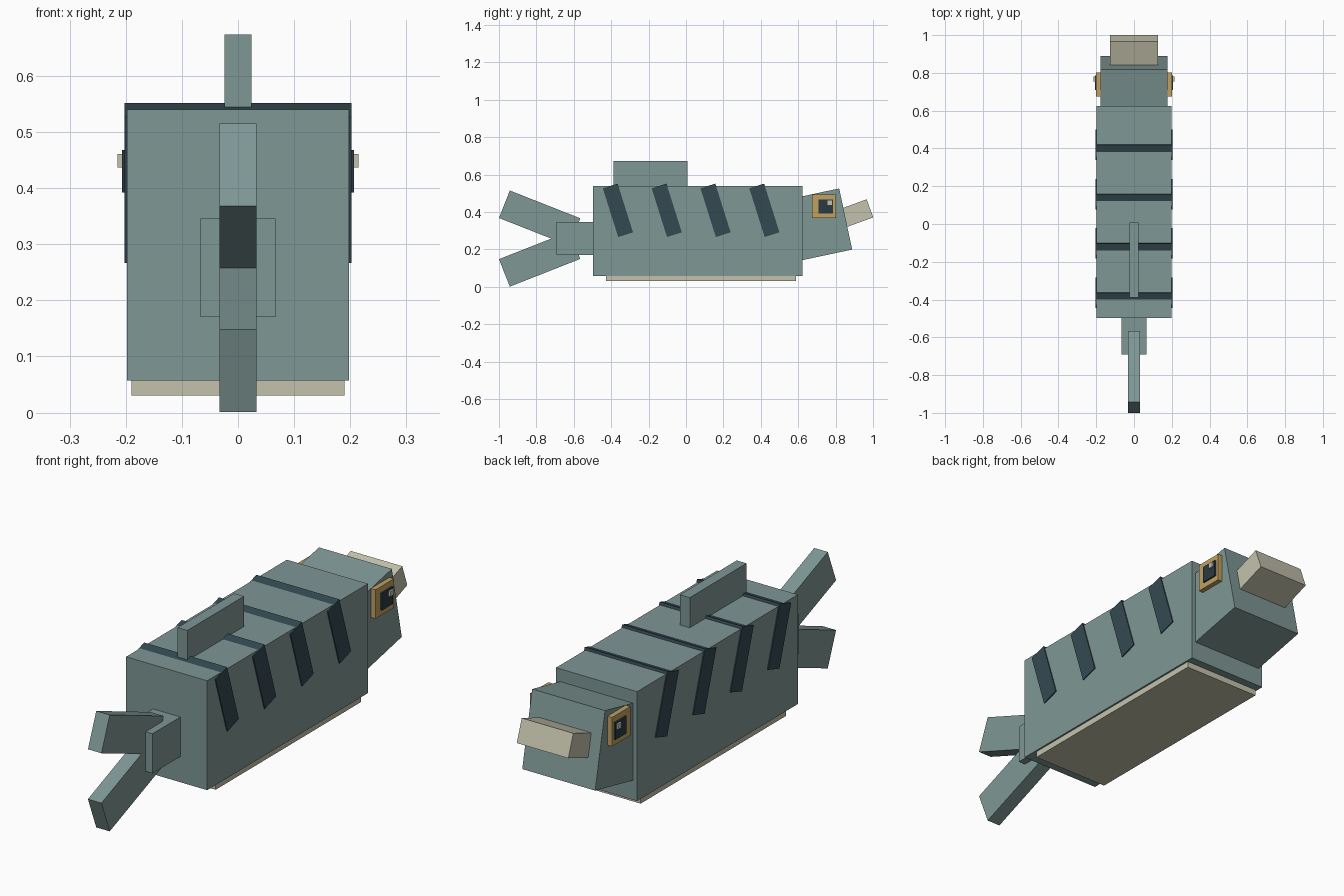
import bpy
import math
from mathutils import Matrix, Vector

cube = bpy.data.objects.get("Cube")
if cube:
    bpy.data.objects.remove(cube, do_unlink=True)


def material(name, rgb):
    """Flat material from display (sRGB) values, stored as linear."""
    lin = [(c / 255 / 12.92) if c < 11 else ((c / 255 + 0.055) / 1.055) ** 2.4 for c in rgb]
    mat = bpy.data.materials.new(name)
    mat.use_nodes = True
    mat.diffuse_color = (*lin, 1)
    bsdf = mat.node_tree.nodes["Principled BSDF"]
    bsdf.inputs["Base Color"].default_value = (*lin, 1)
    bsdf.inputs["Roughness"].default_value = 0.8
    return mat


SKIN = material("grey teal", (126, 151, 149))
STRIPE = material("dark slate", (52, 73, 81))
CREAM = material("pale cream", (196, 194, 172))
GOLD = material("eye gold", (192, 162, 100))
PUPIL = material("pupil slate", (42, 58, 66))


def box(name, mat, center, size, tilt=0.0):
    """Box of the given size, tilted about the x axis."""
    bpy.ops.mesh.primitive_cube_add(size=1)
    obj = bpy.context.object
    obj.name = name
    obj.data.name = name
    obj.data.transform(Matrix.Rotation(tilt, 4, 'X') @ Matrix.Diagonal((*size, 1)))
    obj.location = center
    obj.data.materials.append(mat)
    return obj


def box_from_corner(name, mat, corner, width, length, height, tilt, toward=-1):
    """Tilted box placed by its outer top edge (y, z); length runs along y from it."""
    offset = Matrix.Rotation(tilt, 3, 'X') @ Vector((0, toward * length / 2, -height / 2))
    center = Vector((0, *corner)) + offset
    return box(name, mat, center, (width, length, height), tilt)


# Body, belly plate and back fin
box("body", SKIN, (0, 0.063, 0.299), (0.396, 1.122, 0.483))
box("belly", CREAM, (0, 0.08, 0.055), (0.38, 1.015, 0.05))
box("dorsal_fin", SKIN, (0, -0.19, 0.594), (0.048, 0.396, 0.16))

# Slanted bands wrapping over the back
for i in range(4):
    box(f"stripe_{i + 1}", STRIPE, (0, -0.364 + 0.261 * i, 0.409),
        (0.405, 0.083, 0.273), math.radians(17.5))

# Head and snout, both tipped upward
box_from_corner("head", SKIN, (0.819, 0.526), 0.356, 0.32, 0.334, math.radians(12))
box_from_corner("snout", CREAM, (0.966, 0.468), 0.252, 0.2, 0.103, math.radians(20))

# Eyes: gold plate, pupil and glint on each side
for side, s in (("left", 1), ("right", -1)):
    box(f"{side}_eye_rim", GOLD, (s * 0.185, 0.738, 0.431), (0.03, 0.128, 0.128))
    box(f"{side}_pupil", PUPIL, (s * 0.19, 0.748, 0.43), (0.034, 0.078, 0.076))
    box(f"{side}_glint", CREAM, (s * 0.199, 0.768, 0.449), (0.032, 0.025, 0.024))

# Tail stalk and forked fins
box("tail_stalk", SKIN, (0, -0.57, 0.258), (0.134, 0.244, 0.175))
FORK = math.radians(21.5)
upper = box_from_corner("upper_tail_fin", SKIN, (-0.942, 0.515), 0.066, 0.405, 0.158, -FORK, 1)
box("lower_tail_fin", SKIN, (0, upper.location.y, 0.516 - upper.location.z),
    (0.066, 0.405, 0.158), FORK)
